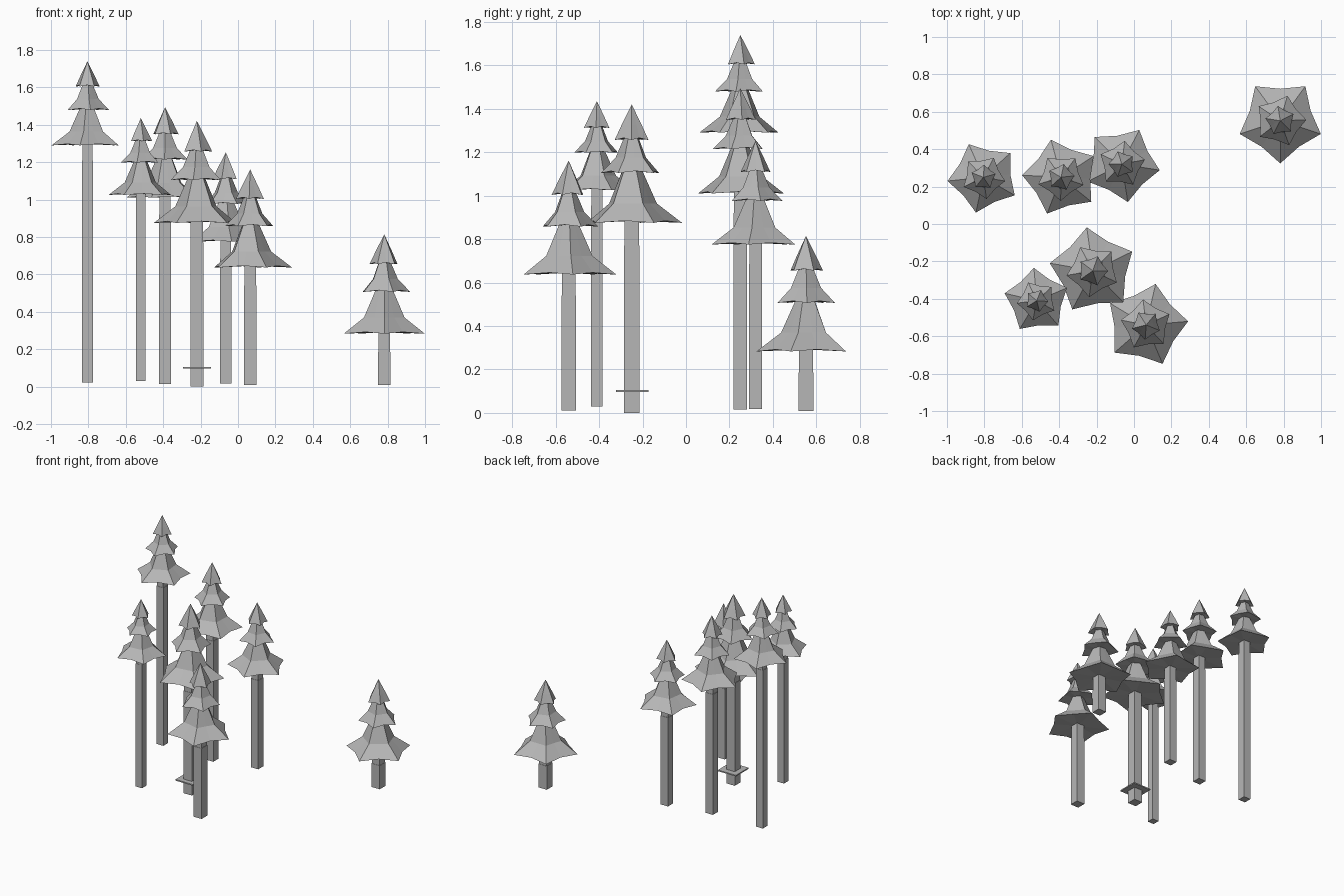
import bpy, bmesh, math

if "Cube" in bpy.data.objects:
    bpy.data.objects.remove(bpy.data.objects["Cube"])


def material(name, rgb):
    m = bpy.data.materials.new(name)
    m.diffuse_color = (*rgb, 1)
    m.use_nodes = True
    m.node_tree.nodes["Principled BSDF"].inputs["Base Color"].default_value = m.diffuse_color
    return m


GREY = material("plain grey", (0.47, 0.47, 0.47))


def finish(bm, name, mat):
    bmesh.ops.recalc_face_normals(bm, faces=bm.faces)
    me = bpy.data.meshes.new(name)
    bm.to_mesh(me)
    bm.free()
    me.materials.append(mat)
    bpy.context.collection.objects.link(bpy.data.objects.new(name, me))


def box(name, x, y, z0, z1, w, mat):
    bm = bmesh.new()
    bmesh.ops.create_cube(bm, size=1)
    for v in bm.verts:
        v.co = (x + v.co.x * w, y + v.co.y * w, z0 + (v.co.z + 0.5) * (z1 - z0))
    finish(bm, name, mat)


# Branch tiers: twist, then (radius, height) at hem, middle and top, in tree radii
TIERS = [
    (0, [(1.00, 0.00), (0.50, 0.38), (0.20, 1.05)]),
    (20, [(0.61, 0.98), (0.32, 1.28), (0.12, 1.75)]),
    (45, [(0.35, 1.63), (0.21, 1.92), (0.00, 2.33)]),
]


def foliage(name, x, y, z, R, angle):
    bm = bmesh.new()
    for twist, tier in TIERS:
        rings = []
        for level, (r, h) in enumerate(tier):
            if r == 0:
                rings.append([bm.verts.new((x, y, z + h * R))] * 10)
                continue
            ring = []
            for i in range(10):
                # five points, with slightly raised notches between them
                notch = i % 2
                rad = r * R * ((0.75, 0.80, 0.85)[level] if notch else 1)
                lift = 0.04 * R if notch and level == 0 else 0
                a = math.radians(angle + twist + 36 * i)
                ring.append(bm.verts.new((x + rad * math.cos(a), y + rad * math.sin(a),
                                          z + h * R + lift)))
            rings.append(ring)
        for lo, hi in zip(rings, rings[1:]):
            for i in range(10):
                j = (i + 1) % 10
                quad = [lo[i], lo[j], hi[j], hi[i]]
                bm.faces.new(list(dict.fromkeys(quad)))
        # underside
        hub = bm.verts.new((x, y, z + (tier[0][1] + 0.04) * R))
        for i in range(10):
            bm.faces.new((rings[0][(i + 1) % 10], rings[0][i], hub))
        # closed top
        if tier[-1][0]:
            bm.faces.new(rings[-1])
    finish(bm, name, GREY)


# Trees: x, y, trunk foot, trunk joint, foliage base, radius, angle of one point
TREES = [
    (-0.805, 0.25, 0.022, 1.21, 1.29, 0.193, 114),
    (-0.52, -0.41, 0.03, 0.955, 1.025, 0.176, 95),
    (-0.39, 0.25, 0.015, 0.92, 1.01, 0.208, 105),
    (-0.22, -0.25, 0.0, 0.77, 0.875, 0.234, 98),
    (-0.065, 0.32, 0.018, 0.685, 0.775, 0.205, 63),
    (0.065, -0.54, 0.01, 0.54, 0.637, 0.225, 77),
    (0.782, 0.552, 0.008, 0.185, 0.283, 0.228, 54),
]
for n, (x, y, foot, joint, base, R, ang) in enumerate(TREES, 1):
    box(f"lower_trunk_{n}", x, y, foot, joint, 0.3 * R, GREY)
    box(f"upper_trunk_{n}", x, y, joint, base + 0.25 * R, 0.28 * R, GREY)
    foliage(f"foliage_{n}", x, y, base, R, ang)

# Thin square plate around the middle trunk
box("trunk_plate", -0.22, -0.247, 0.097, 0.106, 0.15, GREY)
